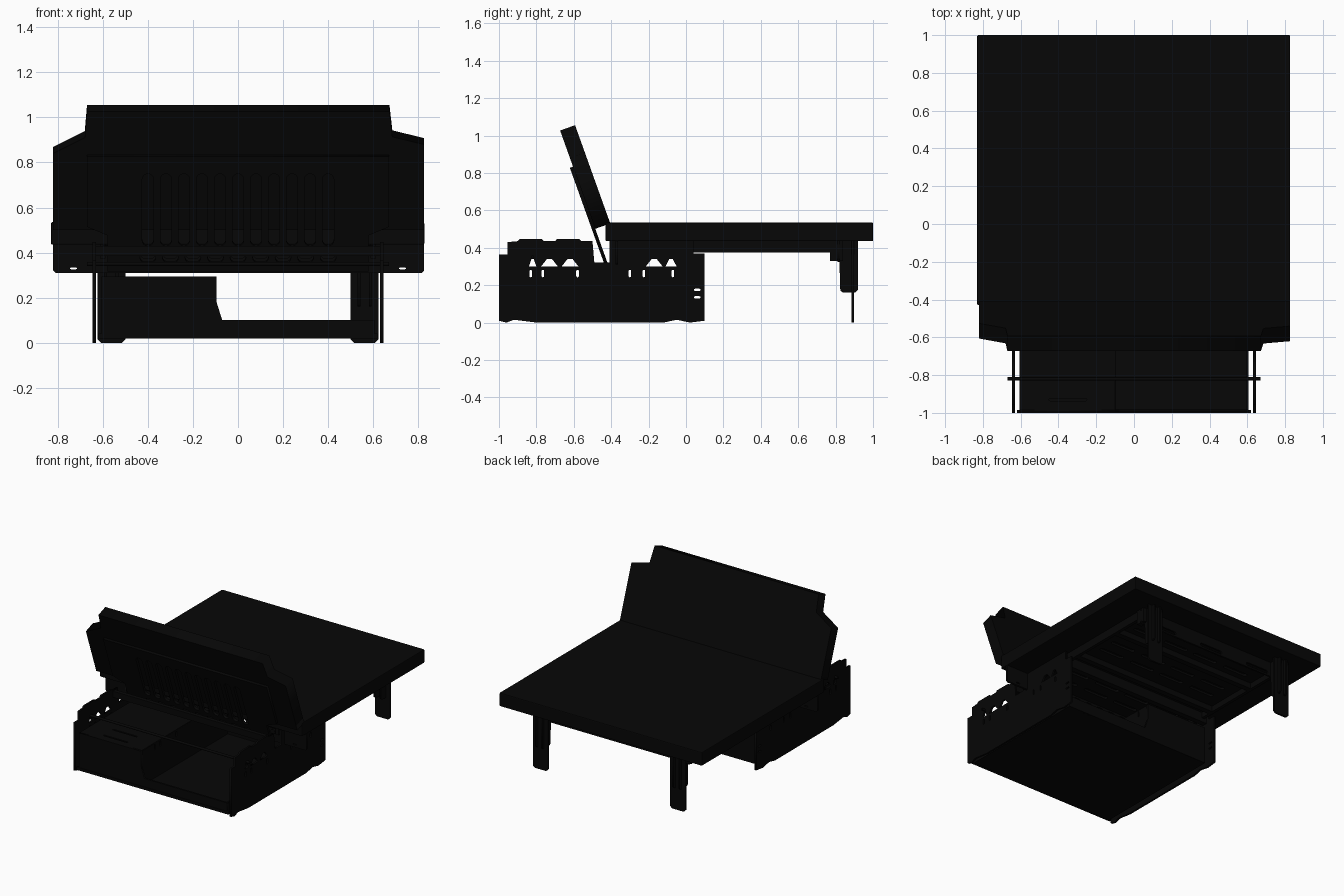
import bpy, math
from mathutils import Matrix, Vector

cube = bpy.data.objects.get("Cube")
if cube:
    bpy.data.objects.remove(cube)

black = bpy.data.materials.new("matte_black")
black.use_nodes = True
black.diffuse_color = (0.002, 0.002, 0.002, 1)
black.node_tree.nodes["Principled BSDF"].inputs["Base Color"].default_value = (0.002, 0.002, 0.002, 1)

# Planes for flat panels: front (x, z), side (y, z), flat (x, y), leaning (x, up the backrest)
FRONT = Matrix.Rotation(math.radians(90), 4, 'X')
SIDE = Matrix(((0, 0, 1, 0), (1, 0, 0, 0), (0, 1, 0, 0), (0, 0, 0, 1)))
FLAT = Matrix.Identity(4)
LEAN = Matrix.Rotation(math.radians(109.7), 4, 'X')


def rect(x0, x1, y0, y1):
    return [(x0, y0), (x1, y0), (x1, y1), (x0, y1)]


def slot(cx, cy, w, h, n=4):
    """Rounded rectangle with fully round short ends."""
    r = min(w, h) / 2
    pts = []
    for sx, sy, start in ((1, 1, 0), (-1, 1, 90), (-1, -1, 180), (1, -1, 270)):
        for i in range(n + 1):
            a = math.radians(start + 90 * i / n)
            pts.append((cx + sx * (w / 2 - r) + r * math.cos(a),
                        cy + sy * (h / 2 - r) + r * math.sin(a)))
    return [p for i, p in enumerate(pts) if (Vector(p) - Vector(pts[i - 1])).length > 1e-5]


def panel(name, outlines, thick, plane, origin):
    """Flat sheet; the first outline is the rim, the others are holes."""
    cu = bpy.data.curves.new(name, 'CURVE')
    cu.dimensions = '2D'
    cu.fill_mode = 'BOTH'
    cu.extrude = thick / 2
    for pts in outlines:
        sp = cu.splines.new('POLY')
        sp.points.add(len(pts) - 1)
        for p, co in zip(sp.points, pts):
            p.co = (co[0], co[1], 0, 1)
        sp.use_cyclic_u = True
    tmp = bpy.data.objects.new(name + "_curve", cu)
    bpy.context.collection.objects.link(tmp)
    bpy.context.view_layer.update()
    me = bpy.data.meshes.new_from_object(tmp.evaluated_get(bpy.context.evaluated_depsgraph_get()))
    bpy.data.objects.remove(tmp)
    me.materials.clear()
    me.materials.append(black)
    ob = bpy.data.objects.new(name, me)
    ob.matrix_world = Matrix.Translation(origin) @ plane
    bpy.context.collection.objects.link(ob)


def box(name, x0, x1, y0, y1, z0, z1, bevel=0):
    bpy.ops.mesh.primitive_cube_add(size=1, location=((x0 + x1) / 2, (y0 + y1) / 2, (z0 + z1) / 2))
    ob = bpy.context.object
    ob.name = name
    ob.scale = (x1 - x0, y1 - y0, z1 - z0)
    bpy.ops.object.transform_apply(location=False, rotation=False, scale=True)
    ob.data.materials.append(black)
    if bevel:
        mod = ob.modifiers.new("soft_edge", 'BEVEL')
        mod.width = bevel
        mod.segments = 2


def rod(name, radius, length, loc, rot):
    bpy.ops.mesh.primitive_cylinder_add(vertices=16, radius=radius, depth=length, location=loc, rotation=rot)
    bpy.context.object.name = name
    bpy.context.object.data.materials.append(black)
    bpy.ops.object.shade_smooth_by_angle()


# Bed mattress and the slotted deck below it
box("bed_mattress", -0.83, 0.827, -0.43, 1.0, 0.435, 0.535, 0.006)
holes = [slot(x, y, 0.2, 0.03) for x in (-0.4, -0.13, 0.13, 0.4)
         for y in (-0.25, -0.13, 0.0, 0.24, 0.36, 0.48, 0.6, 0.7)]
panel("bed_deck", [rect(-0.6, 0.6, -0.4, 0.8)] + holes, 0.015, FLAT, (0, 0, 0.425))
for y in (0.11, 0.52):
    box("deck_crossbar", -0.6, 0.6, y - 0.02, y + 0.02, 0.375, 0.42)

# Rear crossbar with slots, and the wide hinge panel at the front of the bed
panel("rear_crossbar", [rect(-0.62, 0.62, 0.325, 0.435)]
      + [slot(x, 0.349, 0.19, 0.024) for x in (-0.41, 0, 0.41)], 0.012, FRONT, (0, 0.815, 0))
hinge_rim = [(-0.82, 0.32), (-0.81, 0.31), (0.815, 0.31), (0.825, 0.32), (0.825, 0.44), (-0.82, 0.44)]
hinge_holes = [slot(s * 0.73, 0.33, 0.03, 0.008) for s in (-1, 1)]
hinge_holes += [slot(0.1 * i, 0.39, 0.06, 0.03) for i in range(-4, 5)]
panel("hinge_panel", [hinge_rim] + hinge_holes, 0.015, FRONT, (0, -0.37, 0))

# Leaning backrest cushion and its ribbed support plate
hinge = Vector((0, -0.405, 0.53))
outward = LEAN.to_3x3() @ Vector((0, 0, 1))
cushion = [(-0.82, 0), (0.825, 0), (0.825, 0.402), (0.685, 0.438), (0.672, 0.558),
           (-0.67, 0.558), (-0.68, 0.435), (-0.82, 0.36)]
panel("backrest_cushion", [cushion], 0.085, LEAN, hinge + outward * 0.0425)
support = [(-0.58, -0.19), (0.58, -0.19), (0.58, -0.02), (0.67, 0.02), (0.67, 0.353),
           (-0.67, 0.353), (-0.67, 0.02), (-0.58, -0.02)]
ribs = [slot(0.08 * i, 0.1, 0.05, 0.34) for i in range(-5, 6)]
ribs += [slot(0.1 * i, -0.125, 0.07, 0.05) for i in range(-4, 5)]
panel("backrest_support", [support] + ribs, 0.018, LEAN, hinge + outward * 0.094)

# Side plates of the storage base
side_rim = [(-1, 0.01), (-0.96, 0), (-0.92, 0.015), (-0.8, 0), (-0.12, 0), (-0.05, 0.015), (0.02, 0), (0.1, 0.01),
            (0.1, 0.37), (0.04, 0.37), (0.04, 0.435), (-0.41, 0.435), (-0.41, 0.32), (-0.49, 0.32),
            (-0.5, 0.435), (-0.56, 0.435), (-0.57, 0.447), (-0.69, 0.447), (-0.7, 0.435),
            (-0.76, 0.435), (-0.77, 0.447), (-0.89, 0.447), (-0.9, 0.435), (-0.955, 0.43),
            (-0.955, 0.365), (-1, 0.365)]


def wedge(y, w):
    return [(y - w, 0.3), (y + w, 0.3), (y + w * 0.3, 0.34), (y - w * 0.3, 0.34)]


light_slots = [slot(y, 0.262, 0.014, 0.04) for y in (-0.83, -0.765, -0.58, -0.3, -0.225, -0.07)]
side_holes = [wedge(y, 0.045) for y in (-0.73, -0.62, -0.17)] + [wedge(-0.08, 0.03), wedge(-0.82, 0.02)]
side_holes += light_slots + [slot(0.06, z, 0.035, 0.012) for z in (0.135, 0.175)]
for s, label in ((1, "left"), (-1, "right")):
    panel(label + "_side_plate", [side_rim] + side_holes, 0.014, SIDE, (s * 0.638, 0, 0))
    box(label + "_bed_rail", s * 0.6 - 0.012, s * 0.6 + 0.012, -0.4, 0.82, 0.375, 0.435)
    rod(label + "_knob", 0.018, 0.02, (s * 0.56, -0.385, 0.385), (math.radians(90), 0, 0))
    box(label + "_rear_bracket", s * 0.6 - 0.02, s * 0.6 + 0.02, 0.77, 0.84, 0.33, 0.435)

    # Folding rear legs: a foot plate on a narrow channel
    x = s * 0.562
    foot = [(x - 0.062, 0.435), (x - 0.062, 0.015), (x - 0.047, 0),
            (x + 0.047, 0), (x + 0.062, 0.015), (x + 0.062, 0.435)]
    panel(label + "_leg_plate", [foot], 0.014, FRONT, (0, 0.892, 0))
    flange = [(0.82, 0.435), (0.82, 0.33), (0.825, 0.17), (0.84, 0.16),
              (0.905, 0.16), (0.92, 0.175), (0.92, 0.435)]
    for dx in (-0.025, 0.025):
        panel(label + "_leg_flange", [flange], 0.012, SIDE, (x + dx, 0, 0))

# Storage base: floor, stepped front and back walls, closed cabinet and open tray
box("base_floor", -0.605, 0.605, -0.99, 0.035, 0.018, 0.035)
step = [(-0.605, 0.018), (0.605, 0.018), (0.605, 0.1), (-0.07, 0.1), (-0.095, 0.18), (-0.095, 0.295), (-0.605, 0.295)]
for name, y in (("base_front_wall", -0.988), ("base_back_wall", 0.028)):
    panel(name, [step], 0.014, FRONT, (0, y, 0))
for name, x in (("cabinet_divider", -0.105), ("cabinet_side", -0.599)):
    panel(name, [rect(-0.985, 0.025, 0.03, 0.29)] + light_slots, 0.012, SIDE, (x, 0, 0))
box("tray_side", 0.593, 0.605, -0.985, 0.025, 0.03, 0.1)
lid_holes = [slot(-0.35, y, 0.2, 0.012) for y in (-0.93, -0.82)]
panel("cabinet_lid", [rect(-0.605, -0.1, -0.985, 0.025)] + lid_holes, 0.012, FLAT, (0, 0, 0.289))
box("front_sill", -0.62, 0.62, -1.0, -0.985, 0.02, 0.04)

# Cross members joining the side plates
rod("front_cross_rod", 0.009, 1.34, (0, -0.82, 0.35), (0, math.radians(90), 0))
box("middle_crossbeam", -0.635, 0.635, -0.56, -0.53, 0.385, 0.43)
box("rear_crossbeam", -0.635, 0.635, -0.02, 0.02, 0.345, 0.43)
